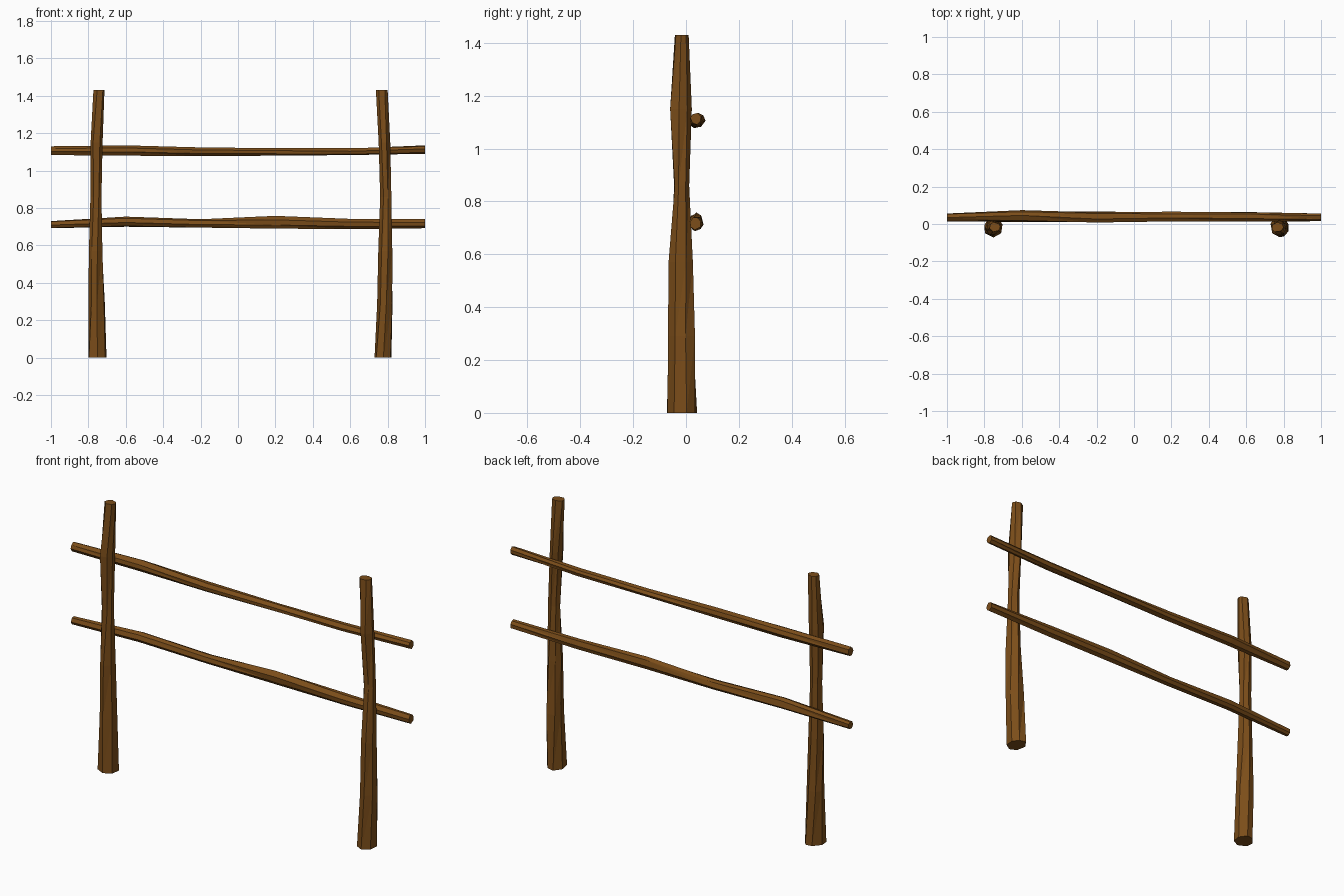
import bpy, bmesh, math, random
from mathutils import Vector

if "Cube" in bpy.data.objects:
    bpy.data.objects.remove(bpy.data.objects["Cube"])

wood = bpy.data.materials.new("brown_wood")
wood.diffuse_color = (0.2, 0.075, 0.01, 1)
wood.use_nodes = True
wood.node_tree.nodes["Principled BSDF"].inputs["Base Color"].default_value = wood.diffuse_color
SIDES = 7


def rough_ring(rng, twist):
    """Irregular unit polygon, scaled to fill the box 0..1 by 0..1."""
    pts = []
    for i in range(SIDES):
        a = math.tau * (i + rng.uniform(-0.15, 0.15)) / SIDES + twist
        r = rng.uniform(0.84, 1.0)
        pts.append((r * math.cos(a), r * math.sin(a)))
    us, vs = zip(*pts)
    return [((u - min(us)) / (max(us) - min(us)), (v - min(vs)) / (max(vs) - min(vs)))
            for u, v in pts]


def make_log(name, axis, sections, seed):
    """Loft rough rings; section = (position, u_min, u_max, v_min, v_max)."""
    rng = random.Random(seed)
    bm = bmesh.new()
    rings = []
    twist = rng.uniform(0, 1)
    for pos, u0, u1, v0, v1 in sections:
        ring = []
        for u, v in rough_ring(rng, twist):
            a, b = u0 + u * (u1 - u0), v0 + v * (v1 - v0)
            ring.append(bm.verts.new(Vector((a, b, pos) if axis == 'Z' else (pos, a, b))))
        rings.append(ring)
        twist += 0.12
    # Hewn triangular facets along the log
    for lo, hi in zip(rings, rings[1:]):
        for i in range(SIDES):
            j = (i + 1) % SIDES
            bm.faces.new((lo[i], lo[j], hi[j]))
            bm.faces.new((lo[i], hi[j], hi[i]))
    bm.faces.new(rings[0][::-1])
    bm.faces.new(rings[-1])
    bmesh.ops.recalc_face_normals(bm, faces=bm.faces)
    mesh = bpy.data.meshes.new(name)
    bm.to_mesh(mesh)
    bm.free()
    mesh.materials.append(wood)
    bpy.context.collection.objects.link(bpy.data.objects.new(name, mesh))


# Posts: z, x range, y range
make_log("left_post", 'Z', [
    (0.00, -0.80, -0.703, -0.072, 0.035),
    (0.29, -0.80, -0.712, -0.066, 0.03),
    (0.57, -0.797, -0.725, -0.064, 0.022),
    (0.86, -0.789, -0.73, -0.045, 0.012),
    (1.15, -0.788, -0.724, -0.06, 0.018),
    (1.43, -0.773, -0.714, -0.042, 0.01)], 3)
make_log("right_post", 'Z', [
    (0.00, 0.73, 0.82, -0.07, 0.042),
    (0.29, 0.744, 0.826, -0.068, 0.034),
    (0.57, 0.75, 0.825, -0.066, 0.026),
    (0.86, 0.76, 0.82, -0.045, 0.012),
    (1.15, 0.752, 0.814, -0.06, 0.022),
    (1.43, 0.737, 0.80, -0.042, 0.01)], 8)

# Rails: x, y range, z range
make_log("upper_rail", 'X', [
    (-1.0, 0.013, 0.056, 1.083, 1.13),
    (-0.6, 0.015, 0.074, 1.08, 1.135),
    (-0.2, 0.008, 0.062, 1.077, 1.124),
    (0.2, 0.014, 0.066, 1.08, 1.12),
    (0.6, 0.013, 0.062, 1.083, 1.12),
    (1.0, 0.016, 0.056, 1.09, 1.135)], 5)
make_log("lower_rail", 'X', [
    (-1.0, 0.015, 0.054, 0.692, 0.73),
    (-0.6, 0.01, 0.066, 0.70, 0.754),
    (-0.2, 0.012, 0.066, 0.695, 0.74),
    (0.2, 0.016, 0.064, 0.69, 0.758),
    (0.6, 0.013, 0.064, 0.687, 0.742),
    (1.0, 0.015, 0.056, 0.692, 0.74)], 12)
